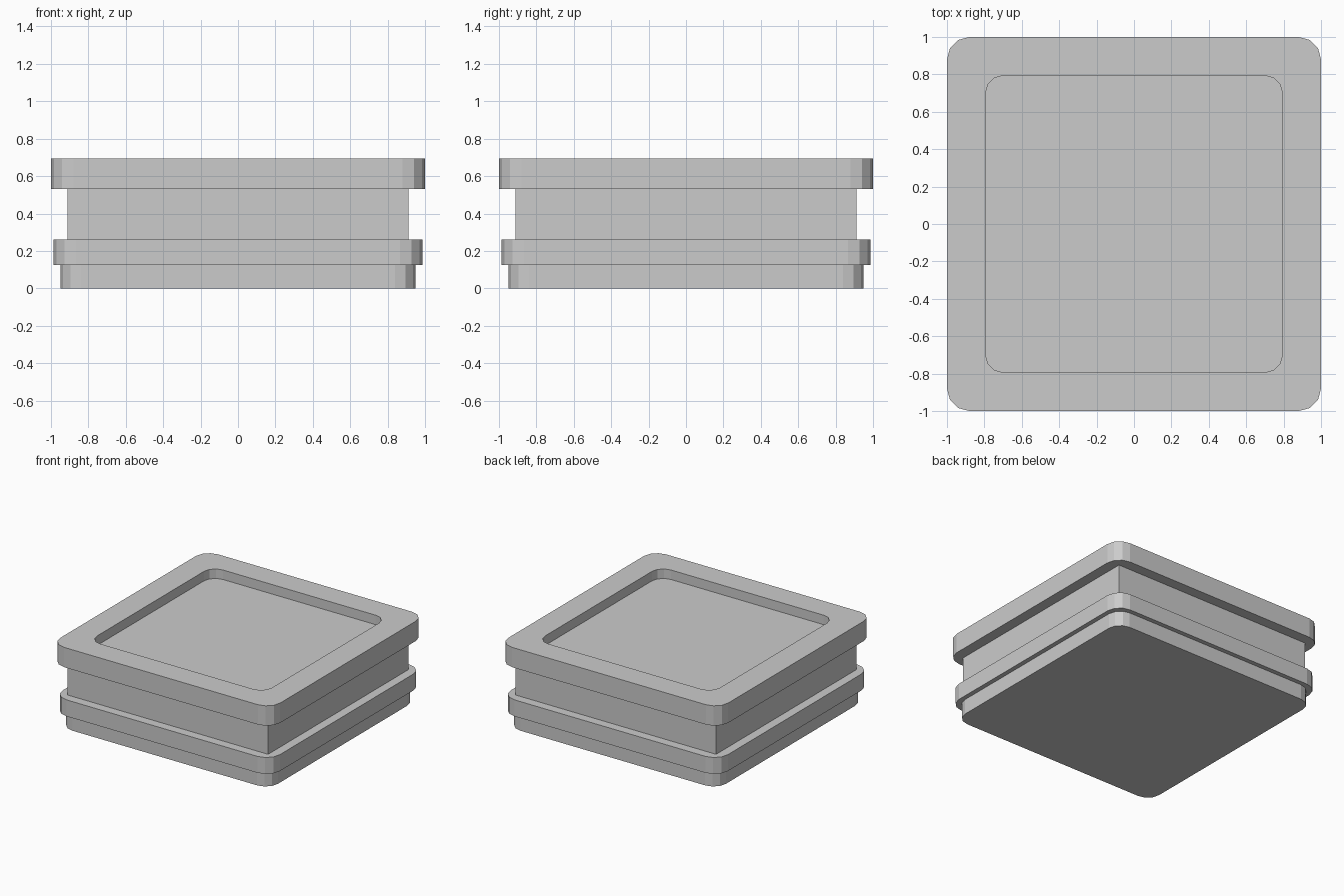
import bpy, bmesh
from math import cos, sin, pi

cube = bpy.data.objects.get("Cube")
if cube:
    bpy.data.objects.remove(cube, do_unlink=True)

grey = bpy.data.materials.new("plain grey")
grey.use_nodes = True
colour = (0.6, 0.6, 0.6, 1)
grey.diffuse_color = colour
grey.node_tree.nodes["Principled BSDF"].inputs["Base Color"].default_value = colour


def outline(half, radius, segments=3):
    """Square outline with faceted round corners; radius 0 keeps it sharp."""
    c = half - radius
    steps = range(segments + 1) if radius else [0]
    points = []
    for q, (sx, sy) in enumerate([(1, 1), (-1, 1), (-1, -1), (1, -1)]):
        for i in steps:
            a = (q + i / segments) * pi / 2
            points.append((sx * c + radius * cos(a), sy * c + radius * sin(a)))
    return points


def slab(name, rings):
    """Skin (half size, corner radius, height) rings and cap both ends."""
    bm = bmesh.new()
    loops = [[bm.verts.new((x, y, z)) for x, y in outline(half, r)]
             for half, r, z in rings]
    n = len(loops[0])
    for low, high in zip(loops, loops[1:]):
        for i in range(n):
            j = (i + 1) % n
            bm.faces.new((low[i], low[j], high[j], high[i]))
    bm.faces.new(loops[0][::-1])
    bm.faces.new(loops[-1])
    bmesh.ops.recalc_face_normals(bm, faces=bm.faces)
    mesh = bpy.data.meshes.new(name)
    bm.to_mesh(mesh)
    bm.free()
    mesh.materials.append(grey)
    obj = bpy.data.objects.new(name, mesh)
    bpy.context.collection.objects.link(obj)


# Stacked parts from the ground up
slab("base_plate", [(0.95, 0.11, 0), (0.95, 0.11, 0.125)])
slab("lower_flange", [(0.987, 0.12, 0.125), (0.987, 0.12, 0.26)])
slab("body_block", [(0.912, 0, 0.26), (0.912, 0, 0.53)])

# Top tray: outer wall, flat rim, then down into the recess floor
slab("top_tray", [(1, 0.12, 0.53), (1, 0.12, 0.693),
                  (0.795, 0.1, 0.693), (0.795, 0.1, 0.615)])
